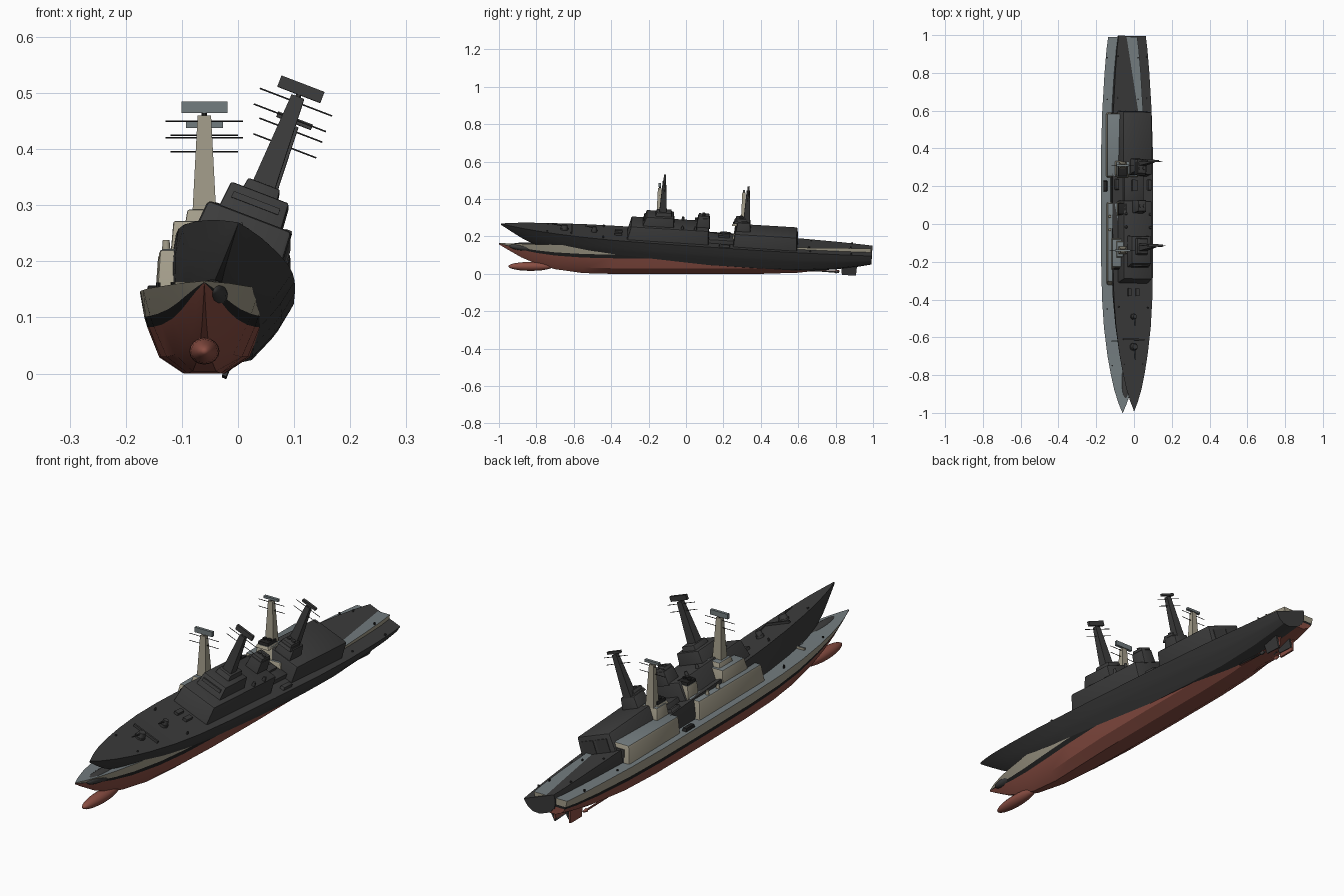
import bpy, bmesh, math
from mathutils import Matrix, Vector

if "Cube" in bpy.data.objects:
    bpy.data.objects.remove(bpy.data.objects["Cube"])


def material(name, rgb):
    m = bpy.data.materials.new(name)
    m.diffuse_color = (*rgb, 1)
    m.use_nodes = True
    m.node_tree.nodes["Principled BSDF"].inputs["Base Color"].default_value = m.diffuse_color
    return m


BEIGE = material("beige_paint", (0.36, 0.33, 0.25))
GREY = material("deck_grey", (0.17, 0.20, 0.21))
RED = material("bottom_red", (0.25, 0.075, 0.055))
BLACK = material("boot_black", (0.015, 0.015, 0.015))
DARK = material("charcoal", (0.045, 0.045, 0.045))


def lerp(a, b, t):
    return a + (b - a) * t


class Ship:
    """Builds one complete ship; a plain colour overrides the paint scheme."""

    def __init__(self, prefix, matrix, plain=None):
        self.prefix, self.matrix, self.plain = prefix, matrix, plain

    def finish(self, name, bm, mats, angle=30):
        bmesh.ops.recalc_face_normals(bm, faces=bm.faces)
        me = bpy.data.meshes.new(name)
        bm.to_mesh(me)
        bm.free()
        for m in mats:
            me.materials.append(self.plain or m)
        ob = bpy.data.objects.new(self.prefix + name, me)
        bpy.context.collection.objects.link(ob)
        ob.matrix_world = self.matrix
        bpy.ops.object.select_all(action='DESELECT')
        bpy.context.view_layer.objects.active = ob
        ob.select_set(True)
        bpy.ops.object.shade_smooth_by_angle(angle=math.radians(angle))
        return ob

    def block(self, name, x, y0, y1, hw, z0, z1, inset=(0, 0, 0), side=BEIGE, top=GREY, bevel=0.0):
        """Tapered box: inset = (sides, front, back) taken in at the top."""
        bm = bmesh.new()
        s, f, b = inset
        low = [(x - hw, y0, z0), (x + hw, y0, z0), (x + hw, y1, z0), (x - hw, y1, z0)]
        up = [(x - hw + s, y0 + f, z1), (x + hw - s, y0 + f, z1),
              (x + hw - s, y1 - b, z1), (x - hw + s, y1 - b, z1)]
        lv, uv = [[bm.verts.new(p) for p in r] for r in (low, up)]
        bm.faces.new(lv[::-1])
        bm.faces.new(uv)
        for i in range(4):
            j = (i + 1) % 4
            bm.faces.new((lv[i], lv[j], uv[j], uv[i]))
        if bevel:
            edges = [e for e in bm.edges if max(v.co.z for v in e.verts) > z1 - 1e-5]
            bmesh.ops.bevel(bm, geom=edges, offset=bevel, segments=2, affect='EDGES', profile=0.5)
        bm.normal_update()
        for fc in bm.faces:
            fc.material_index = 1 if fc.normal.z > 0.8 else 0
        return self.finish(name, bm, (side, top))

    def rod(self, name, a, b, r, mat, r2=None, seg=12):
        bm = bmesh.new()
        a, b = Vector(a), Vector(b)
        d = b - a
        m = Matrix.Translation((a + b) / 2) @ d.to_track_quat('Z', 'Y').to_matrix().to_4x4()
        bmesh.ops.create_cone(bm, cap_ends=True, segments=seg, radius1=r,
                              radius2=r if r2 is None else r2, depth=d.length, matrix=m)
        return self.finish(name, bm, (mat,))

    def hull(self):
        # station: y, half beam, deck height, keel height, fullness
        stations = [(-1.0, 0.001, 0.165, 0.158, 0), (-0.95, 0.022, 0.163, 0.128, 0.05),
                    (-0.88, 0.044, 0.161, 0.088, 0.12), (-0.8, 0.062, 0.158, 0.054, 0.22),
                    (-0.7, 0.08, 0.155, 0.025, 0.36), (-0.55, 0.099, 0.152, 0.004, 0.58),
                    (-0.4, 0.109, 0.149, 0.0, 0.8), (-0.2, 0.114, 0.147, 0.0, 0.95),
                    (0.1, 0.115, 0.145, 0.0, 1), (0.4, 0.114, 0.142, 0.0, 1),
                    (0.6, 0.108, 0.14, 0.006, 1), (0.8, 0.096, 0.138, 0.028, 1),
                    (0.92, 0.086, 0.136, 0.05, 1), (0.99, 0.077, 0.135, 0.066, 1)]
        levels = [(0, 0, 0.32), (0.2, 0.2, 0.7), (0.56, 0.42, 0.88), (0.69, 0.58, 0.93), (1, 1, 1)]
        bm = bmesh.new()
        rings = []
        for y, hw, dz, kz, full in stations:
            right = []
            for t_mid, t_end, shape in levels:
                # keep the waterline bands level where the keel rises aft
                t = lerp(t_mid, t_end, min(1, kz / 0.1) if y > 0 else 0)
                right.append((hw * lerp(0.06 + 0.94 * t ** 0.9, shape, full), y, lerp(kz, dz, t)))
            left = [(-p[0], p[1], p[2]) for p in right]
            rings.append([bm.verts.new(p) for p in left[::-1] + right])
        strip = [0, 1, 2, 2, 2, 2, 2, 1, 0, 3]
        n = 10
        for r0, r1 in zip(rings, rings[1:]):
            for i in range(n):
                f = bm.faces.new((r0[i], r0[(i + 1) % n], r1[(i + 1) % n], r1[i]))
                f.material_index = strip[i]
        bm.faces.new(rings[0])
        stern = rings[-1]
        for i, mi in enumerate((0, 1, 2, 2)):
            f = bm.faces.new((stern[i], stern[i + 1], stern[8 - i], stern[9 - i]))
            f.material_index = mi
        self.finish("hull", bm, (BEIGE, BLACK, RED, GREY), 25)

    def sonar_dome(self):
        bm = bmesh.new()
        m = Matrix.Translation((0, -0.83, 0.04)) @ Matrix.Diagonal((0.027, 0.12, 0.024, 1)) \
            @ Matrix.Rotation(math.pi / 2, 4, 'X')
        bmesh.ops.create_uvsphere(bm, u_segments=16, v_segments=12, radius=1, matrix=m)
        self.finish("bow_dome", bm, (RED,), 60)

    def mast(self, name, y, z0, z1, r, bar, yards, yard_half):
        self.block(name, 0, y - r, y + r * 1.1, r * 1.1, z0, z1,
                   (r * 0.5, r * 0.5, r * 0.7), BEIGE, BEIGE)
        self.rod(name + "_pivot", (0, y, z1), (0, y, z1 + 0.006), 0.005, BLACK)
        bw, bh = bar
        self.block(name + "_radar", 0, y - 0.006, y + 0.006, bw, z1 + 0.004, z1 + 0.004 + bh, side=GREY)
        for i, z in enumerate(yards):
            self.rod(f"{name}_yard_{i}", (-yard_half, y, z), (yard_half, y, z), 0.0014, BLACK, seg=6)

    def build(self):
        self.hull()
        self.sonar_dome()
        # forward superstructure and bridge
        self.block("forward_house", 0, -0.325, 0.115, 0.086, 0.135, 0.222, (0.006, 0.02, 0.004), bevel=0.008)
        self.block("bridge", 0, -0.245, -0.075, 0.06, 0.215, 0.272, (0.005, 0.02, 0.005), bevel=0.004)
        self.block("bridge_windows", 0, -0.2405, -0.225, 0.045, 0.245, 0.257, (0.001, 0.004, 0), BLACK, BLACK)
        self.block("mast_house", 0, -0.18, -0.09, 0.034, 0.268, 0.292, (0.004, 0.008, 0.004), bevel=0.003)
        self.mast("fore_mast", -0.14, 0.27, 0.46, 0.02, (0.041, 0.021), (0.42, 0.45), 0.069)
        # aft superstructure with hangar doors
        self.block("aft_house", 0, 0.245, 0.59, 0.088, 0.13, 0.215, (0.006, 0.006, 0.006), bevel=0.008)
        for s in (-1, 1):
            self.block("hangar_door", s * 0.035, 0.582, 0.5905, 0.028, 0.14, 0.195, (0, 0, 0.002), DARK, DARK)
        self.block("mast_base", 0, 0.255, 0.335, 0.04, 0.21, 0.262, (0.006, 0.008, 0.006), bevel=0.004)
        self.mast("aft_mast", 0.31, 0.25, 0.434, 0.018, (0.033, 0.01), (0.395, 0.425), 0.06)
        # funnels with dark caps
        for name, y, z0, z1 in (("fore_funnel", 0.08, 0.215, 0.272), ("aft_funnel", 0.28, 0.255, 0.268)):
            self.block(name, 0, y - 0.036, y + 0.036, 0.031, z0, z1, (0.004, 0.005, 0.003), bevel=0.004)
            self.block(name + "_cap", 0, y - 0.029, y + 0.031, 0.025, z1, z1 + 0.012,
                       (0.002, 0.002, 0.002), BLACK, BLACK, 0.003)
            for s in (-1, 1):
                self.rod(name + "_pipe", (s * 0.011, y, z1 + 0.01), (s * 0.011, y, z1 + 0.018), 0.008, BLACK)
        # midships deckhouse and side boats
        self.block("midships_house", 0, 0.11, 0.25, 0.055, 0.135, 0.165, bevel=0.004)
        self.block("midships_hatch", 0, 0.165, 0.225, 0.014, 0.16, 0.176, side=BLACK, top=BLACK)
        for s in (-1, 1):
            self.block("side_raft", s * 0.092, 0.17, 0.23, 0.011, 0.14, 0.157, (0.002, 0.003, 0.003), BLACK, BLACK, 0.003)
            for y in (-0.03, 0.04):
                self.rod("vent_post", (s * 0.068, y, 0.215), (s * 0.068, y, 0.238), 0.008, BEIGE, 0.006)
        # foredeck gun, launcher and hatches
        for name, y, r in (("gun", -0.66, 0.021), ("launcher", -0.5, 0.016)):
            self.rod(name + "_ring", (0, y, 0.145), (0, y, 0.162), r, GREY, seg=16)
            self.rod(name + "_turret", (0, y, 0.162), (0, y, 0.18), r * 0.9, BEIGE, r * 0.65)
            self.rod(name + "_barrel", (0, y, 0.172), (0, y - r * 3.2, 0.18), 0.0035, BLACK, 0.0025, 8)
        for s in (-1, 1):
            self.block("breakwater", s * 0.03, -0.625, -0.617, 0.03, 0.148, 0.163)
            self.block("deck_locker", s * 0.022, -0.39, -0.35, 0.009, 0.145, 0.16)
            for y in (-0.75, -0.45, 0.66, 0.88):
                x = s * (0.055 if y < -0.7 else 0.082)
                self.rod("bollard", (x, y, 0.135), (x, y, 0.162 if y < 0 else 0.145), 0.004, BLACK, seg=8)
        # steering and propeller gear
        for s in (-1, 1):
            x = s * 0.035
            self.block("rudder", x, 0.835, 0.91, 0.004, 0.002, 0.06, (0, -0.004, -0.004), RED, RED)
            self.rod("shaft", (x, 0.62, 0.018), (x, 0.81, 0.014), 0.004, RED, seg=8)
            self.rod("propeller_hub", (x, 0.8, 0.015), (x, 0.82, 0.015), 0.008, RED, 0.004)


# painted ship upright, charcoal ship heeled over across it
Ship("painted_", Matrix.Translation((-0.06, 0, 0))).build()
heel = (Matrix.Translation((-0.058, 0, 0.056)) @ Matrix.Rotation(math.radians(-3.4), 4, 'X')
        @ Matrix.Rotation(math.radians(21), 4, 'Y'))
Ship("heeled_", heel, DARK).build()
